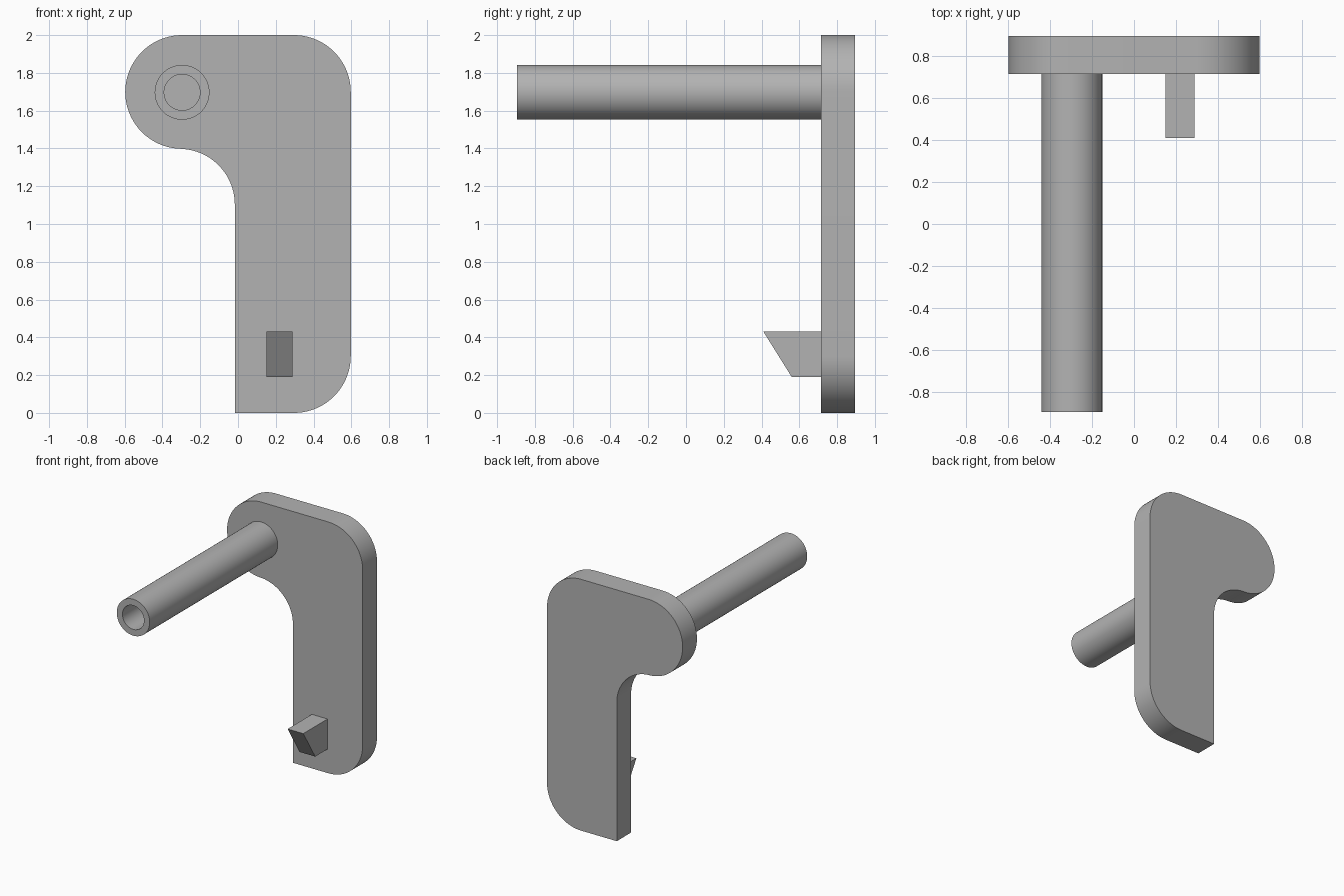
import bpy, bmesh
from math import sin, cos, radians, tau

cube = bpy.data.objects.get("Cube")
if cube:
    bpy.data.objects.remove(cube, do_unlink=True)

grey = bpy.data.materials.new("plain_grey")
grey.use_nodes = True
colour = (0.45, 0.45, 0.45, 1)
grey.diffuse_color = colour
grey.node_tree.nodes["Principled BSDF"].inputs["Base Color"].default_value = colour


def finish(name, bm):
    """Turn a bmesh into a named object with sharp edges kept."""
    bmesh.ops.recalc_face_normals(bm, faces=bm.faces)
    mesh = bpy.data.meshes.new(name)
    bm.to_mesh(mesh)
    bm.free()
    mesh.materials.append(grey)
    obj = bpy.data.objects.new(name, mesh)
    bpy.context.collection.objects.link(obj)
    bpy.ops.object.select_all(action='DESELECT')
    obj.select_set(True)
    bpy.context.view_layer.objects.active = obj
    bpy.ops.object.shade_smooth_by_angle(angle=radians(30))
    return obj


def prism(name, points, offset):
    """Extrude a closed outline of 3D points by an offset."""
    bm = bmesh.new()
    face = bm.faces.new([bm.verts.new(p) for p in points])
    new = bmesh.ops.extrude_face_region(bm, geom=[face], use_keep_orig=True)
    verts = [v for v in new["geom"] if isinstance(v, bmesh.types.BMVert)]
    bmesh.ops.translate(bm, verts=verts, vec=offset)
    return finish(name, bm)


def arc(cx, cz, r, start, end, steps=20):
    angles = [radians(start + (end - start) * i / steps) for i in range(steps + 1)]
    return [(cx + r * cos(a), cz + r * sin(a)) for a in angles]


FRONT, BACK, HALF, R = 0.715, 0.895, 0.597, 0.301

# Crank-shaped plate: rounded corners, round lobe, concave inner fillet
outline = [(-0.017, 0)]
outline += arc(HALF - R, R, R, -90, 0)
outline += arc(HALF - R, 2 - R, R, 0, 90)
outline += arc(R - HALF, 2 - R, R, 90, 270, 40)
outline += arc(-0.312, 1.103, 0.295, 90, 0)
prism("back_plate", [(x, FRONT, z) for x, z in outline], (0, BACK - FRONT, 0))

# Wedge catch with a sloping front
catch = [(0.41, 0.43), (FRONT, 0.43), (FRONT, 0.19), (0.56, 0.19)]
prism("wedge_catch", [(0.15, y, z) for y, z in catch], (0.138, 0, 0))

# Hollow peg, bored down to the plate
bm = bmesh.new()
SIDES = 64
section = [(0.145, FRONT), (0.145, -BACK), (0.095, -BACK), (0.095, FRONT)]
rings = [[bm.verts.new((-0.296 + r * cos(tau * i / SIDES), y,
                        1.697 + r * sin(tau * i / SIDES)))
          for i in range(SIDES)] for r, y in section]
for k, ring in enumerate(rings):
    after = rings[(k + 1) % len(rings)]
    for i in range(SIDES):
        j = (i + 1) % SIDES
        bm.faces.new((ring[i], ring[j], after[j], after[i]))
finish("hollow_peg", bm)
